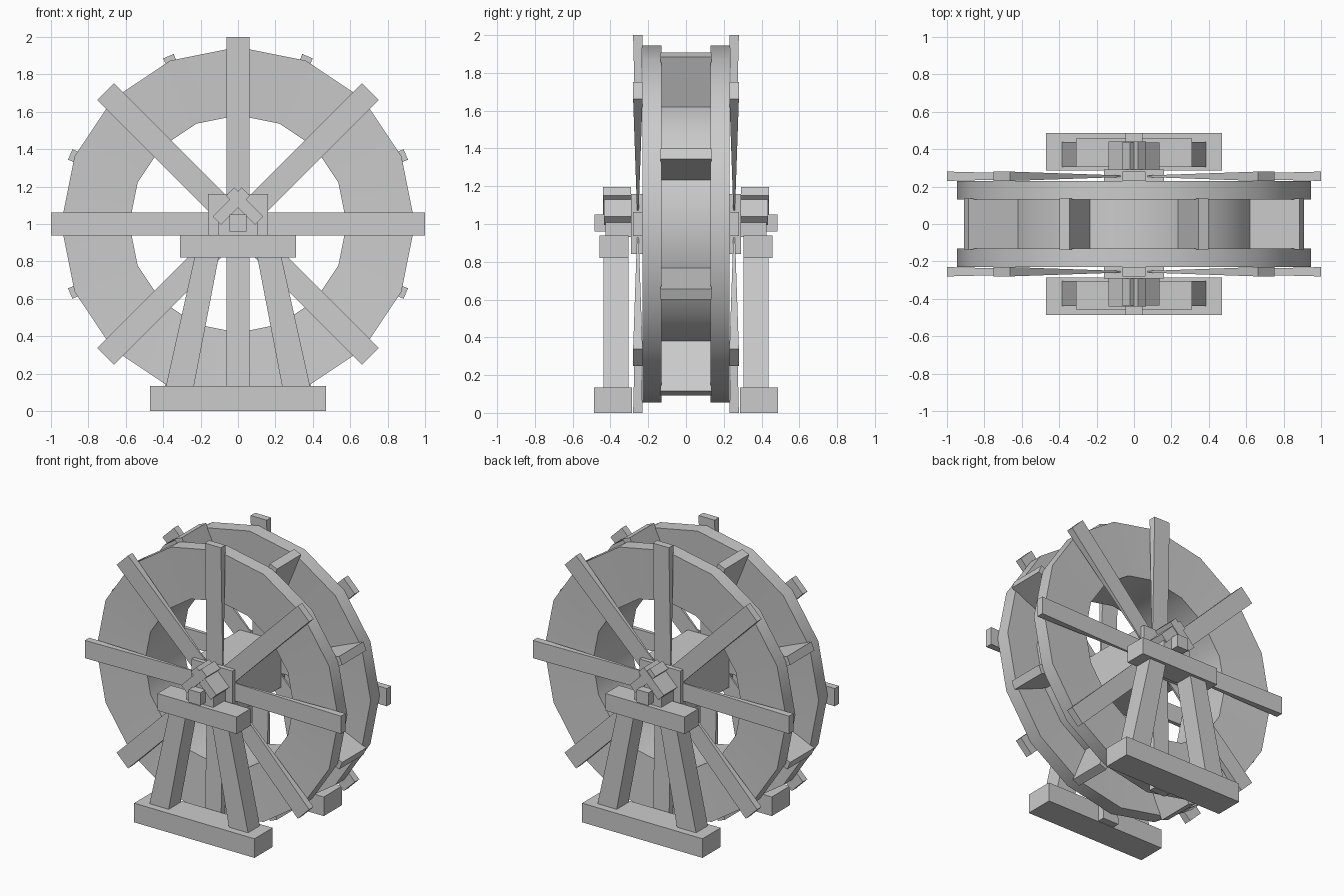
import bpy, bmesh, math
from math import sin, cos, radians

if "Cube" in bpy.data.objects:
    bpy.data.objects.remove(bpy.data.objects["Cube"], do_unlink=True)

HUB_Z = 1.0      # height of the axle
SEGMENTS = 16    # sides of the wheel

wood = bpy.data.materials.new("plain_grey")
wood.use_nodes = True
colour = (0.6, 0.6, 0.6, 1)
wood.diffuse_color = colour
wood.node_tree.nodes["Principled BSDF"].inputs["Base Color"].default_value = colour


def finish(name, bm, smooth=False):
    bmesh.ops.recalc_face_normals(bm, faces=bm.faces)
    mesh = bpy.data.meshes.new(name)
    bm.to_mesh(mesh)
    bm.free()
    mesh.materials.append(wood)
    obj = bpy.data.objects.new(name, mesh)
    bpy.context.collection.objects.link(obj)
    if smooth:
        bpy.ops.object.select_all(action='DESELECT')
        obj.select_set(True)
        bpy.context.view_layer.objects.active = obj
        bpy.ops.object.shade_smooth_by_angle(angle=radians(30))
    return obj


def prism(name, profile, y0, y1):
    """Extrude an (x, z) outline along y."""
    bm = bmesh.new()
    a = [bm.verts.new((x, y0, z)) for x, z in profile]
    b = [bm.verts.new((x, y1, z)) for x, z in profile]
    bm.faces.new(a)
    bm.faces.new(b[::-1])
    for i in range(len(a)):
        j = (i + 1) % len(a)
        bm.faces.new((a[i], b[i], b[j], a[j]))
    return finish(name, bm)


def box(name, half_x, z0, z1, y0, y1):
    return prism(name, [(-half_x, z0), (half_x, z0), (half_x, z1), (-half_x, z1)], y0, y1)


def polar(r, w, angle):
    """Point at radius r, offset w sideways, around the axle."""
    return (r * cos(angle) - w * sin(angle), HUB_Z + r * sin(angle) + w * cos(angle))


def ring(name, section):
    """Revolve a closed (radius, y) section around the axle."""
    bm = bmesh.new()
    loops = []
    for k in range(SEGMENTS):
        angle = math.tau * k / SEGMENTS
        row = []
        for r, y in section:
            x, z = polar(r, 0, angle)
            row.append(bm.verts.new((x, y, z)))
        loops.append(row)
    n = len(section)
    for k in range(SEGMENTS):
        p, q = loops[k], loops[(k + 1) % SEGMENTS]
        for i in range(n):
            j = (i + 1) % n
            bm.faces.new((p[i], p[j], q[j], q[i]))
    return finish(name, bm, smooth=True)


def spoke(name, angle, y):
    """Arm that thins towards the axle."""
    bm = bmesh.new()
    ends = []
    for r, t in ((0.02, 0.001), (1.0, 0.025)):
        quad = []
        for w, d in ((-1, -1), (1, -1), (1, 1), (-1, 1)):
            x, z = polar(r, w * 0.0625, angle)
            quad.append(bm.verts.new((x, y + d * t, z)))
        ends.append(quad)
    a, b = ends
    bm.faces.new(a)
    bm.faces.new(b[::-1])
    for i in range(4):
        j = (i + 1) % 4
        bm.faces.new((a[i], b[i], b[j], a[j]))
    return finish(name, bm)


# Wheel: drum floor, paddles and axle
ring("drum_floor", [(0.58, -0.15), (0.69, -0.15), (0.69, 0.15), (0.58, 0.15)])
for k in range(8):
    a = radians(22.5 + 45 * k)
    outline = [polar(r, w, a) for r, w in ((0.62, -0.03), (0.97, -0.03), (0.97, 0.03), (0.62, 0.03))]
    prism(f"paddle_{k + 1}", outline, -0.135, 0.135)
box("axle_block", 0.16, HUB_Z - 0.16, HUB_Z + 0.16, -0.29, 0.29)
box("axle_pin", 0.045, 0.96, 1.05, -0.485, 0.485)

# Everything that stands on both sides of the wheel
for s, side in ((-1, "front"), (1, "back")):
    # Rim, thinner at its inner edge
    ring(f"{side}_rim", [(0.58, s * 0.15), (0.945, s * 0.13), (0.945, s * 0.23), (0.58, s * 0.21)])
    for k in range(8):
        spoke(f"{side}_spoke_{k + 1}", radians(45 * k), s * 0.255)

    # Stand
    box(f"{side}_base", 0.47, 0, 0.135, s * 0.285, s * 0.487)
    box(f"{side}_beam", 0.31, 0.82, 0.94, s * 0.305, s * 0.457)
    for m, hand in ((-1, "right"), (1, "left")):
        leg = [(m * 0.39, 0.11), (m * 0.24, 0.11), (m * 0.1, 0.84), (m * 0.228, 0.84)]
        prism(f"{side}_{hand}_leg", leg, s * 0.305, s * 0.437)

        # Crossed cap pieces over the bearing
        cx, cz, d, w = m * -0.035, 1.095, 0.078, 0.022
        cap = [(cx + m * (u * d - v * w), cz + u * d + v * w)
               for u, v in ((-1, -1), (1, -1), (1, 1), (-1, 1))]
        prism(f"{side}_{hand}_cap", cap, s * 0.29, s * (0.437 + m * 0.003))

    # Bearing
    prism(f"{side}_bearing", [(-0.105, 0.93), (0.105, 0.93), (0.105, 1.02), (0, 1.13), (-0.105, 1.02)],
          s * 0.285, s * 0.425)
